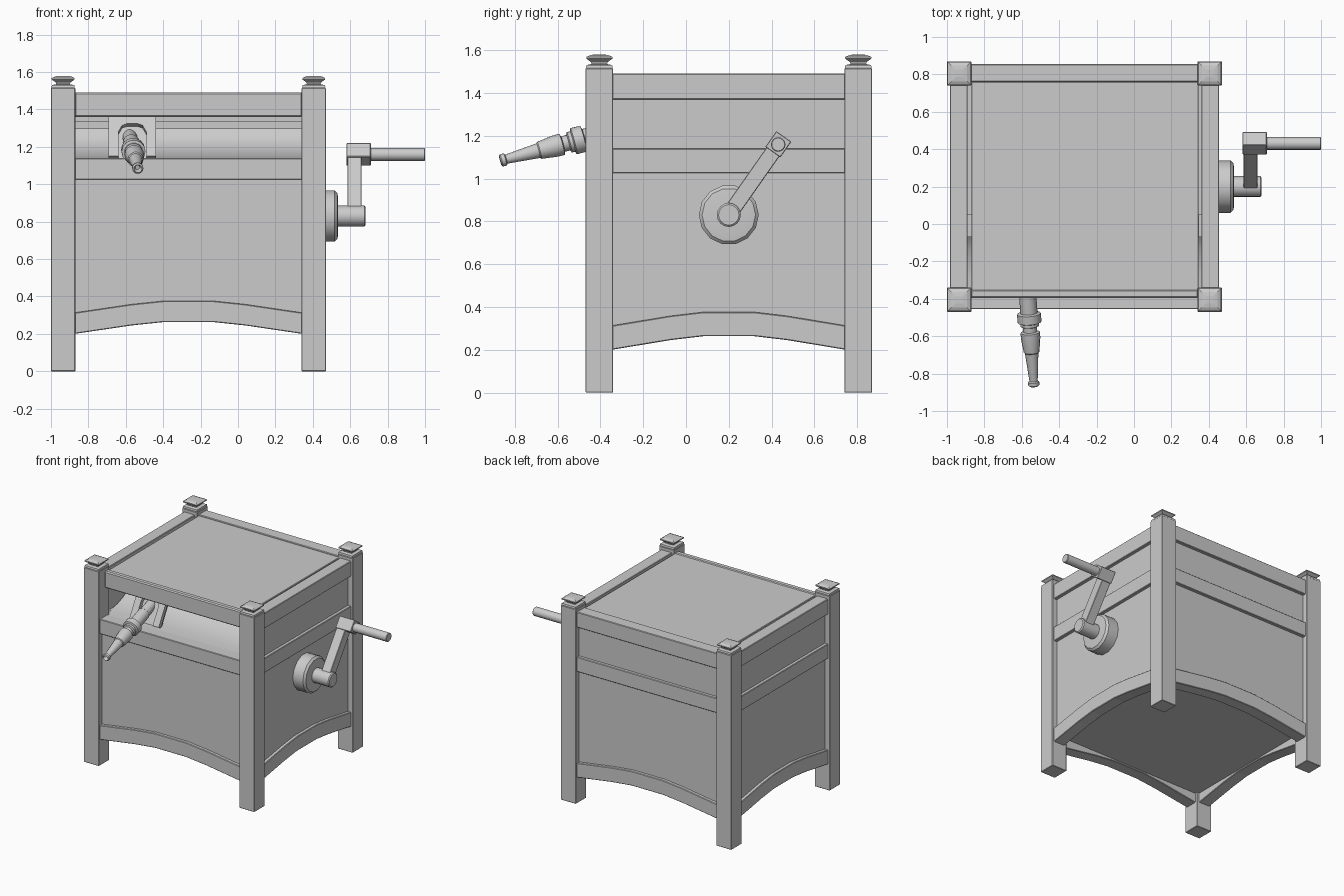
import bpy, bmesh, math
from mathutils import Vector as V

if "Cube" in bpy.data.objects:
    bpy.data.objects.remove(bpy.data.objects["Cube"])

CX, CY, HX, HY, POST = -0.265, 0.20, 0.735, 0.67, 0.13


def finish(name, bm, bevel=0, smooth=False):
    bmesh.ops.recalc_face_normals(bm, faces=bm.faces)
    me = bpy.data.meshes.new(name)
    bm.to_mesh(me)
    bm.free()
    ob = bpy.data.objects.new(name, me)
    bpy.context.collection.objects.link(ob)
    if bevel:
        m = ob.modifiers.new("bevel", 'BEVEL')
        m.width, m.segments = bevel, 1
        m.limit_method = 'ANGLE'
    if smooth:
        bpy.ops.object.select_all(action='DESELECT')
        ob.select_set(True)
        bpy.context.view_layer.objects.active = ob
        bpy.ops.object.shade_smooth_by_angle(angle=math.radians(35))
    return ob


def prism(name, pts, vec, bevel=0, smooth=False):
    bm = bmesh.new()
    f = bm.faces.new([bm.verts.new(p) for p in pts])
    ext = bmesh.ops.extrude_face_region(bm, geom=[f], use_keep_orig=True)
    bmesh.ops.translate(bm, vec=vec, verts=[g for g in ext['geom'] if isinstance(g, bmesh.types.BMVert)])
    return finish(name, bm, bevel, smooth)


def box(name, x0, x1, y0, y1, z0, z1, bevel=0):
    return prism(name, [(x0, y0, z0), (x1, y0, z0), (x1, y1, z0), (x0, y1, z0)], (0, 0, z1 - z0), bevel)


def lathe(name, origin, axis, profile, n, phase=0, smooth=True):
    """profile: (distance along axis, radius)"""
    q = V(axis).to_track_quat('Z', 'Y')
    bm = bmesh.new()
    rings = []
    for h, r in profile:
        rings.append([bm.verts.new(V(origin) + q @ V((r * math.cos(a), r * math.sin(a), h)))
                      for a in (phase + 2 * math.pi * i / n for i in range(n))])
    for a, b in zip(rings, rings[1:]):
        for i in range(n):
            bm.faces.new((a[i], a[(i + 1) % n], b[(i + 1) % n], b[i]))
    bm.faces.new(rings[0])
    bm.faces.new(rings[-1])
    return finish(name, bm, 0, smooth)


# Corner posts with caps and square finials
R2 = math.sqrt(2)
for sx, nx in ((-1, "left"), (1, "right")):
    for sy, ny in ((-1, "front"), (1, "back")):
        px, py = CX + sx * (HX - POST / 2), CY + sy * (HY - POST / 2)
        h = POST / 2
        box(f"{ny}_{nx}_post", px - h, px + h, py - h, py + h, 0, 1.515, 0.003)
        prof = [(1.50, .058), (1.52, .062), (1.53, .060), (1.535, .036), (1.545, .040),
                (1.56, .061), (1.568, .061), (1.577, .042), (1.58, .02)]
        lathe(f"{ny}_{nx}_finial", (px, py, 0), (0, 0, 1), [(z, r * R2) for z, r in prof],
              4, math.pi / 4, False)

# Side rails, arched aprons and recessed panels
ARCH = [(-1, 0), (-.5, .045), (-.22, .063), (.22, .063), (.5, .045), (1, 0)]
SIDES = {"front": (V((0, -1, 0)), HY, HX), "back": (V((0, 1, 0)), HY, HX),
         "left": (V((-1, 0, 0)), HX, HY), "right": (V((1, 0, 0)), HX, HY)}


def side_part(name, side, uz, d0, d1, bevel=0):
    out, depth, half = SIDES[side]
    along = V((-out.y, out.x, 0))
    w = half - POST + 0.005
    pts = [V((CX, CY, z)) + along * u * w + out * (depth - d0) for u, z in uz]
    return prism(f"{side}_{name}", pts, out * (d0 - d1), bevel)


def rect(z0, z1):
    return [(-1, z0), (1, z0), (1, z1), (-1, z1)]


for s in SIDES:
    side_part("arched_apron", s, [(u, .2 + z) for u, z in ARCH] +
              [(u, .313 + z) for u, z in reversed(ARCH)], .015, .11, .004)
    side_part("middle_rail", s, rect(1.025, 1.14), .015, .11, .004)
    if s == "front":
        side_part("panel", s, rect(.28, 1.10), .04, .09)
        side_part("top_board", s, rect(1.36, 1.49), .075, .12, .008)
    else:
        side_part("panel", s, rect(.28, 1.45), .04, .09)
        side_part("top_rail", s, rect(1.37, 1.49), .015, .11, .004)

# Lid and floor
box("lid", -.87, .345, -.375, .76, 1.44, 1.484, .004)
box("floor", -.92, .39, -.39, .79, .275, .31)

# Curved tray inside the front opening
tray = [(-.375, 1.10), (-.375, 1.135), (-.28, 1.14), (-.20, 1.155), (-.13, 1.18), (-.07, 1.215),
        (-.03, 1.255), (-.01, 1.295), (-.04, 1.295), (-.04, 1.335), (-.07, 1.335),
        (-.07, 1.45), (.05, 1.45), (.05, 1.10)]
prism("inner_tray", [(-.90, y, z) for y, z in tray], (1.27, 0, 0), 0, True)

# Tilted mounting plate with arched recess behind the nozzle
PX = -.565
up = V((0, .12, .21)).normalized()
nrm = V((0, -up.z, up.y))
base = V((PX, -.325, 1.135))


def on_plate(pts):
    return [base + V((x, 0, 0)) + up * t for x, t in pts]


prism("nozzle_plate_back", on_plate([(-.12, 0), (.12, 0), (.12, .23), (-.12, .23)]), -nrm * .02)
prism("nozzle_plate_frame", on_plate([(-.127, 0), (-.127, .24), (.127, .24), (.127, 0), (.075, 0),
      (.075, .15), (.055, .19), (.03, .2), (-.03, .2), (-.055, .19), (-.075, .15), (-.075, 0)]),
      nrm * .03)

# Nozzle
A, B = V((-.578, -.24, 1.25)), V((-.535, -.868, 1.083))
k = (B - A).length / .628
noz = [(-.03, .04), (.10, .04), (.105, .046), (.235, .046), (.24, .064), (.285, .064), (.29, .05),
       (.305, .05), (.31, .038), (.335, .038), (.34, .052), (.37, .052), (.445, .042), (.45, .036),
       (.60, .022), (.605, .03), (.622, .03), (.628, .022), (.60, .012)]
lathe("nozzle", A, B - A, [(h * k, r) for h, r in noz], 14)

# Crank: hub, axle, arm, knob block and handle
lathe("crank_hub", (.40, .2, .83), (1, 0, 0), [(0, .14), (.117, .14), (.132, .125), (.135, .10)], 14)
lathe("crank_axle", (.50, .2, .83), (1, 0, 0), [(0, .056), (.175, .056), (.182, .048)], 16)
d = V((0, .23, .328)).normalized()
e = V((0, d.z, -d.y))


def arm_part(name, t0, t1, w, x0, x1):
    c = V((x0, .2, .83))
    return prism(name, [c + d * t + e * s for t, s in ((t0, -w), (t0, w), (t1, w), (t1, -w))],
                 (x1 - x0, 0, 0), .003)


arm_part("crank_arm", 0, .40, .037, .585, .66)
arm_part("crank_arm_block", .358, .448, .043, .58, .71)
lathe("crank_handle", V((.68, .2, .83)) + d * .402, (1, 0, 0), [(0, .034), (.316, .034), (.32, .03)], 16)
